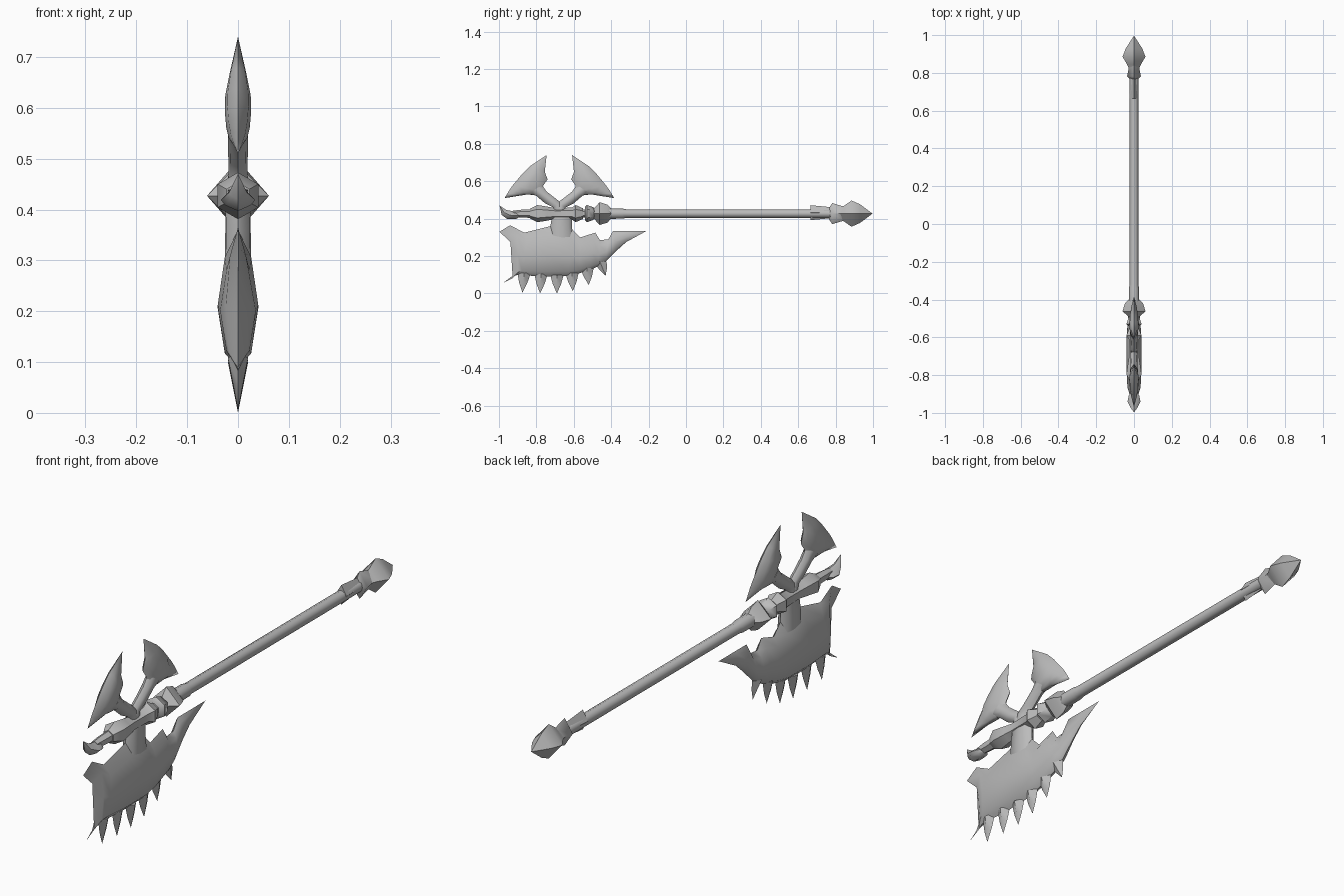
import bpy, bmesh, math
from mathutils import Vector

cube = bpy.data.objects.get("Cube")
if cube:
    bpy.data.objects.remove(cube)

AXIS = 0.427      # height of the shaft axis
WING_Y = -0.677   # mirror plane of the two crests

metal = bpy.data.materials.new("grey metal")
metal.use_nodes = True
metal.diffuse_color = (0.5, 0.5, 0.5, 1)
metal.node_tree.nodes["Principled BSDF"].inputs["Base Color"].default_value = (0.5, 0.5, 0.5, 1)


def make_object(name, rings, angle=50):
    """Skin a list of equal-sized vertex rings and close both ends."""
    bm = bmesh.new()
    loops = [[bm.verts.new(p) for p in ring] for ring in rings]
    n = len(loops[0])
    for a, b in zip(loops, loops[1:]):
        for i in range(n):
            j = (i + 1) % n
            bm.faces.new((a[i], a[j], b[j], b[i]))
    for loop, ring in ((loops[0], rings[0]), (loops[-1], rings[-1])):
        if max(p[0] for p in ring) > 0.001:
            bm.faces.new(loop)
    bmesh.ops.remove_doubles(bm, verts=bm.verts, dist=0.0005)
    bmesh.ops.recalc_face_normals(bm, faces=bm.faces)
    mesh = bpy.data.meshes.new(name)
    bm.to_mesh(mesh)
    bm.free()
    mesh.materials.append(metal)
    obj = bpy.data.objects.new(name, mesh)
    bpy.context.collection.objects.link(obj)
    bpy.ops.object.select_all(action='DESELECT')
    obj.select_set(True)
    bpy.context.view_layer.objects.active = obj
    bpy.ops.object.shade_smooth_by_angle(angle=math.radians(angle))
    return obj


def lathe(name, profile, sides, squash=1.0, axis=AXIS):
    """Faceted turned part along y; profile is (y, radius)."""
    rings = []
    for y, r in profile:
        rings.append([(r * squash * math.sin(2 * math.pi * i / sides), y,
                       axis + r * math.cos(2 * math.pi * i / sides)) for i in range(sides)])
    return make_object(name, rings)


LENS = ((0.2, 0.65), (0.55, 1.0), (0.9, 0.65))


def blade(name, columns, lens=LENS, mirror=False):
    """Lens-shaped plate; columns are (y1, z1, y2, z2, half thickness, bow)."""
    rings = []
    for y1, z1, y2, z2, t, bow in columns:
        a, b = Vector((0, y1, z1)), Vector((0, y2, z2))
        side = [(a.lerp(b, f) + Vector((0, bow, 0)), t * w) for f, w in lens]
        ring = [a] + [p + Vector((x, 0, 0)) for p, x in side]
        ring += [b] + [p - Vector((x, 0, 0)) for p, x in reversed(side)]
        if mirror:
            ring = [Vector((p.x, 2 * WING_Y - p.y, p.z)) for p in ring]
        rings.append(ring)
    return make_object(name, rings)


# Shaft and its turned fittings
lathe("shaft", [(-0.42, 0.028), (-0.34, 0.027), (-0.32, 0.023), (0.85, 0.023)], 8)
lathe("hub", [(-0.835, 0.026), (-0.795, 0.046), (-0.74, 0.037), (-0.70, 0.030),
              (-0.61, 0.032), (-0.59, 0.046), (-0.55, 0.028)], 6)
lathe("hub_core", [(-0.57, 0.022), (-0.40, 0.022)], 6)
lathe("small_collar", [(-0.54, 0.036), (-0.53, 0.046), (-0.495, 0.034), (-0.49, 0.022)], 6)
lathe("large_collar", [(-0.495, 0.024), (-0.462, 0.061), (-0.42, 0.048), (-0.40, 0.027)], 4)
lathe("front_neck", [(-0.925, 0.016), (-0.88, 0.021), (-0.82, 0.023)], 6)

# Curled point in front of the hub
blade("front_hook", [(-0.997, 0.47, -0.997, 0.47, 0, 0), (-0.96, 0.446, -0.985, 0.42, 0.018, 0),
                     (-0.925, 0.44, -0.955, 0.397, 0.034, 0), (-0.905, 0.436, -0.91, 0.397, 0.028, 0),
                     (-0.89, 0.43, -0.89, 0.41, 0.01, 0)],
      lens=((0.25, 0.7), (0.5, 1.0), (0.75, 0.7)))

# Rear socket, flared cap and pointed pommel
lathe("rear_sleeve", [(0.665, 0.04), (0.77, 0.03), (0.84, 0.026)], 4, 0.6, 0.432)
lathe("rear_cap", [(0.765, 0.03), (0.782, 0.056), (0.85, 0.036)], 4, 0.65)
lathe("pommel", [(0.82, 0.03), (0.845, 0.042), (0.885, 0.070), (0.93, 0.05), (0.997, 0.0)], 4, 0.87)

# Main axe blade and its neck
blade("axe_blade", [
    (-0.997, 0.33, -0.98, 0.055, 0, 0.055),
    (-0.94, 0.365, -0.94, 0.085, 0.024, 0.04),
    (-0.865, 0.325, -0.90, 0.10, 0.035, 0.02),
    (-0.725, 0.36, -0.76, 0.09, 0.040, 0),
    (-0.61, 0.345, -0.63, 0.093, 0.040, 0),
    (-0.565, 0.30, -0.57, 0.108, 0.037, 0),
    (-0.485, 0.325, -0.515, 0.125, 0.032, 0),
    (-0.46, 0.285, -0.47, 0.145, 0.028, 0),
    (-0.415, 0.29, -0.43, 0.17, 0.023, 0),
    (-0.39, 0.335, -0.37, 0.23, 0.017, 0),
    (-0.32, 0.335, -0.32, 0.275, 0.010, 0),
    (-0.21, 0.335, -0.21, 0.335, 0, 0)])
blade("blade_neck", [(-0.73, 0.28, -0.60, 0.28, 0.026, 0), (-0.725, 0.36, -0.61, 0.36, 0.025, 0),
                     (-0.715, 0.42, -0.61, 0.42, 0.024, 0)],
      lens=((0.15, 0.9), (0.5, 1.0), (0.85, 0.9)))

# Teeth along the cutting edge: base y, z and tip y, z
TEETH = [(-0.865, 0.11, -0.875, 0.005), (-0.775, 0.105, -0.78, 0.0), (-0.69, 0.10, -0.69, 0.0),
         (-0.61, 0.11, -0.605, 0.012), (-0.53, 0.135, -0.52, 0.045), (-0.46, 0.17, -0.43, 0.095)]
for k, (by, bz, ty, tz) in enumerate(TEETH):
    def ring(y, z, wx, wy):
        return [(wx, y, z), (0, y + wy, z), (-wx, y, z), (0, y - wy, z)]
    make_object("tooth_%d" % (k + 1),
                [ring(by, bz, 0.02, 0.036),
                 ring(by + (ty - by) * 0.5, bz + (tz - bz) * 0.5, 0.010, 0.022),
                 ring(ty, tz, 0, 0)])

# Pair of crests above the hub: crescents on curved stems
CREST = [(-0.745, 0.74, -0.745, 0.74, 0, 0),
         (-0.835, 0.68, -0.755, 0.65, 0.017, 0),
         (-0.875, 0.64, -0.74, 0.61, 0.025, 0),
         (-0.90, 0.61, -0.765, 0.575, 0.026, 0),
         (-0.925, 0.58, -0.75, 0.54, 0.023, 0),
         (-0.943, 0.555, -0.80, 0.525, 0.018, 0),
         (-0.955, 0.535, -0.845, 0.53, 0.012, 0),
         (-0.97, 0.51, -0.97, 0.51, 0, 0)]
STEM = [(-0.84, 0.535, -0.77, 0.58, 0.020, 0),
        (-0.80, 0.522, -0.745, 0.545, 0.020, 0),
        (-0.755, 0.483, -0.70, 0.51, 0.019, 0),
        (-0.71, 0.46, -0.67, 0.487, 0.019, 0),
        (-0.71, 0.42, -0.65, 0.44, 0.020, 0)]
for side, flip in (("front", False), ("rear", True)):
    blade(side + "_crest", CREST, lens=((0.2, 0.8), (0.5, 1.0), (0.85, 0.6)), mirror=flip)
    blade(side + "_crest_stem", STEM, lens=((0.2, 0.8), (0.5, 1.0), (0.8, 0.8)), mirror=flip)
